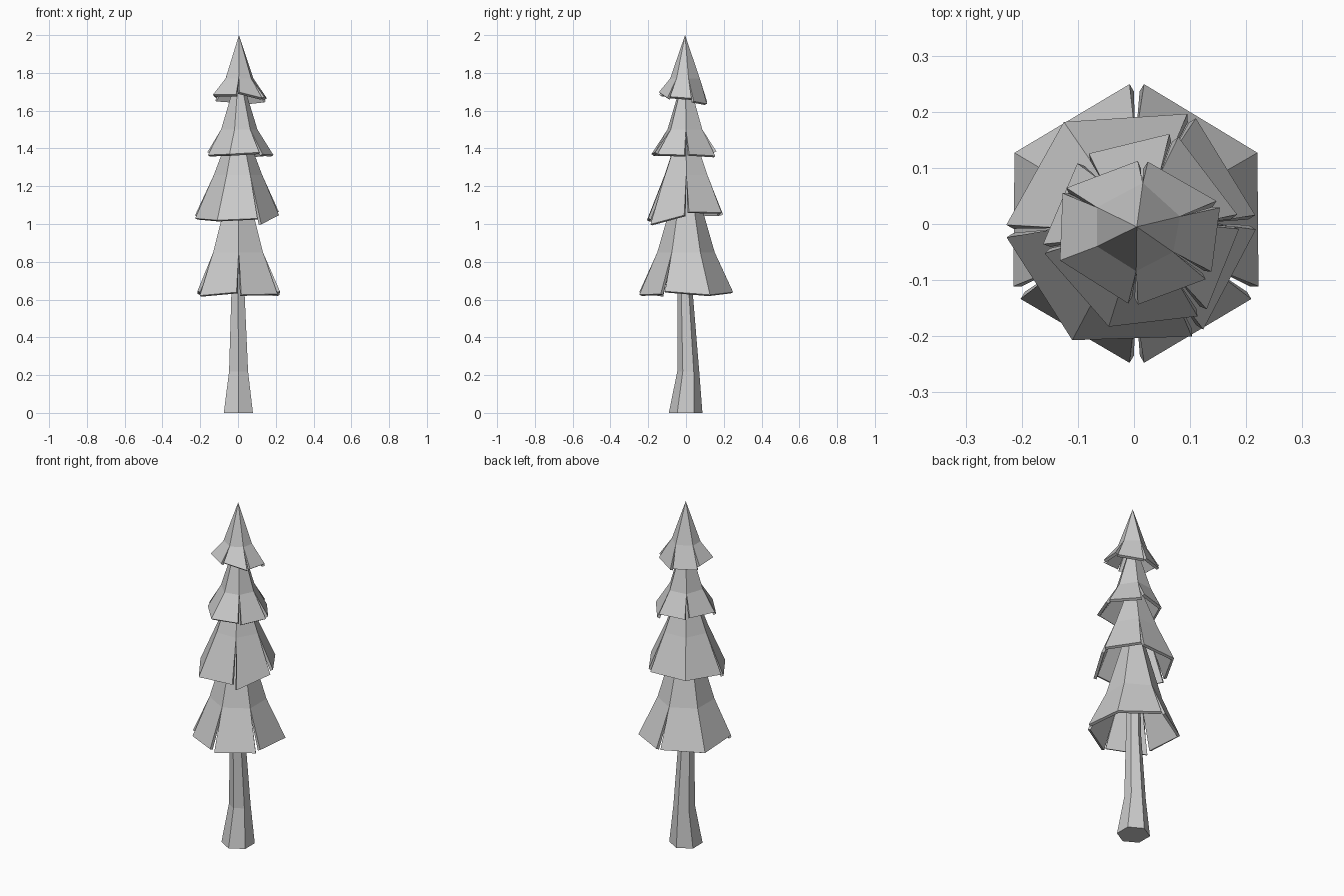
import bpy, bmesh
from math import cos, sin, pi
from mathutils import Vector

if "Cube" in bpy.data.objects:
    bpy.data.objects.remove(bpy.data.objects["Cube"])


def make_object(name, bm):
    bmesh.ops.remove_doubles(bm, verts=bm.verts, dist=0.0005)
    bmesh.ops.recalc_face_normals(bm, faces=bm.faces)
    mesh = bpy.data.meshes.new(name)
    bm.to_mesh(mesh)
    bm.free()
    obj = bpy.data.objects.new(name, mesh)
    bpy.context.collection.objects.link(obj)
    return obj


def trunk(rings):
    """Six-sided trunk through rings of (x, y, z, radius)."""
    bm = bmesh.new()
    loops = [[bm.verts.new((x + r * cos(pi / 6 + i * pi / 3), y + r * sin(pi / 6 + i * pi / 3), z))
              for i in range(6)] for x, y, z, r in rings]
    for a, b in zip(loops, loops[1:]):
        for i in range(6):
            j = (i + 1) % 6
            bm.faces.new((a[i], a[j], b[j], b[i]))
    bm.faces.new(loops[0][::-1])
    bm.faces.new(loops[-1])
    return make_object("trunk", bm)


def tier(name, apex, knee_z, knee_r, corners):
    """Six-sided cap with slit skirt panels.
    Corners: x, y, half slit width, z of panel ending here, z of panel starting here."""
    bm = bmesh.new()
    ax, ay, az = apex
    knees = []
    for c in corners:
        d = Vector((c[0], c[1])).normalized() * knee_r
        knees.append(Vector((d.x + ax, d.y + ay, knee_z)))
    for i in range(6):
        j = (i + 1) % 6
        c, n = corners[i], corners[j]
        p, q = Vector((c[0], c[1], c[4])), Vector((n[0], n[1], n[3]))
        along = (q - p).normalized()
        p, q = p + along * c[2], q - along * n[2]
        top, k0, k1, e0, e1 = [bm.verts.new(v) for v in (apex, knees[i], knees[j], p, q)]
        bm.faces.new((top, k0, k1))
        bm.faces.new((k0, e0, e1, k1))
    obj = make_object(name, bm)
    # make sure normals face outward so the thickness grows inward
    mesh = obj.data
    f = mesh.polygons[0]
    if f.normal.dot(Vector((f.center.x, f.center.y, 0))) < 0:
        mesh.flip_normals()
    mod = obj.modifiers.new("thickness", 'SOLIDIFY')
    mod.thickness = 0.016
    mod.offset = -1
    return obj


trunk([(0.002, -0.002, 0, 0.089), (0.003, 0.012, 0.22, 0.058),
       (0, -0.004, 0.62, 0.041), (0, 0, 1.1, 0.03)])

tier("bottom_branches", (0, 0, 1.38), 0.85, 0.152, [
    (0.005, -0.255, 0.015, 0.64, 0.625),
    (0.222, -0.126, 0.015, 0.63, 0.645),
    (0.22, 0.127, 0, 0.625, 0.625),
    (0.005, 0.257, 0.015, 0.64, 0.64),
    (-0.213, 0.127, 0, 0.63, 0.63),
    (-0.215, -0.126, 0.015, 0.645, 0.62)])

tier("lower_middle_branches", (0, 0, 1.6), 1.26, 0.128, [
    (-0.11, -0.207, 0, 1.02, 1.02),
    (0.117, -0.2, 0.014, 1.03, 0.995),
    (0.224, 0.003, 0.015, 1.05, 1.065),
    (0.105, 0.197, 0.01, 1.06, 1.05),
    (-0.125, 0.182, 0, 1.05, 1.05),
    (-0.234, -0.013, 0.013, 1.045, 1.03)])

tier("upper_middle_branches", (0.005, -0.003, 1.82), 1.5, 0.098, [
    (-0.045, -0.183, 0, 1.37, 1.37),
    (0.125, -0.163, 0.012, 1.38, 1.37),
    (0.193, 0.005, 0.015, 1.365, 1.37),
    (0.073, 0.163, 0.01, 1.36, 1.385),
    (-0.095, 0.122, 0.015, 1.375, 1.385),
    (-0.166, -0.045, 0.01, 1.38, 1.365)])

tier("top_branches", (0.005, -0.005, 2.0), 1.77, 0.079, [
    (-0.002, -0.147, 0.01, 1.685, 1.70),
    (0.137, -0.095, 0.01, 1.665, 1.675),
    (0.154, 0.037, 0.008, 1.665, 1.65),
    (0.016, 0.116, 0.01, 1.635, 1.645),
    (-0.127, 0.062, 0.007, 1.655, 1.675),
    (-0.132, -0.065, 0, 1.685, 1.685)])
